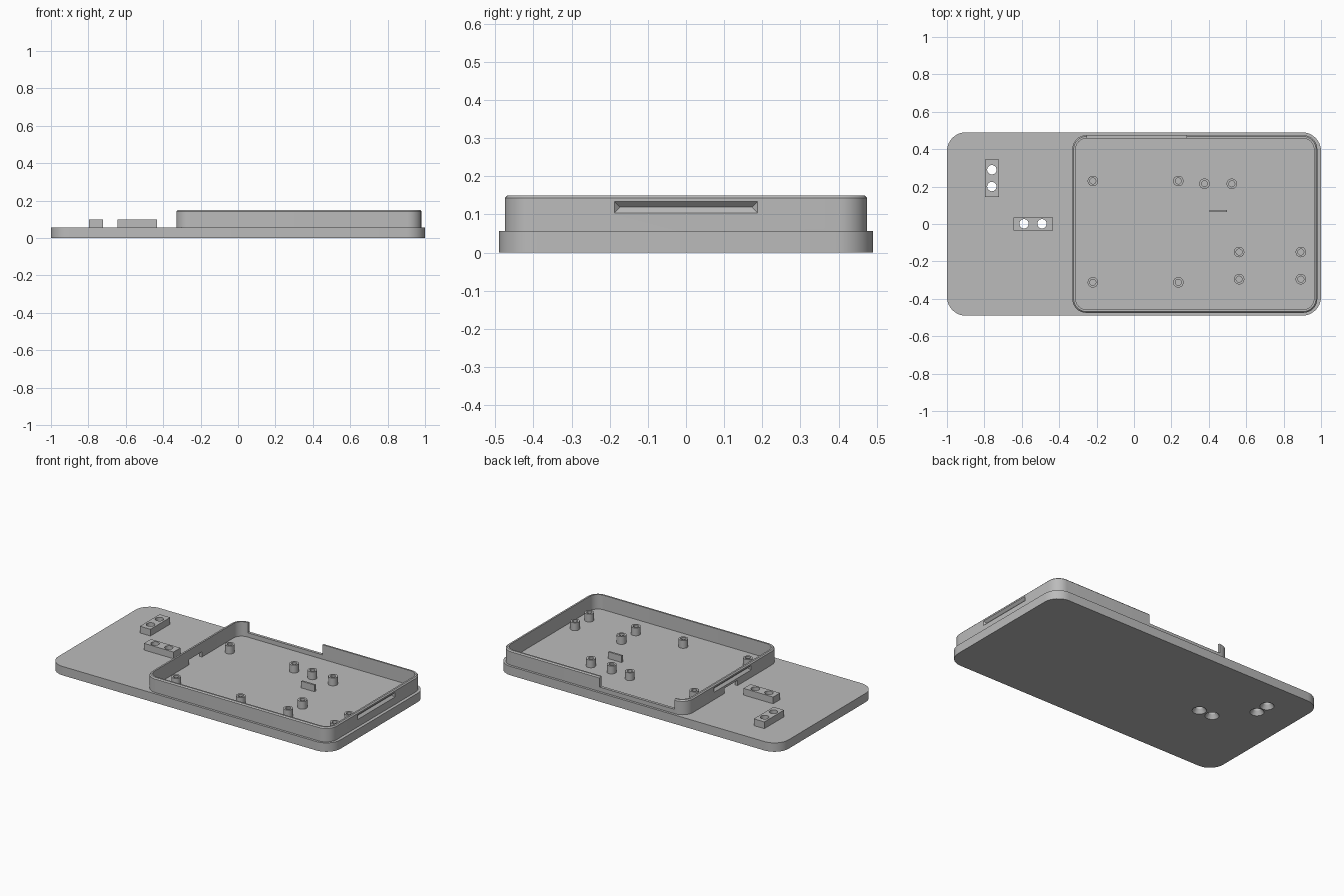
import bpy, bmesh, math

if "Cube" in bpy.data.objects:
    bpy.data.objects.remove(bpy.data.objects["Cube"])

grey = bpy.data.materials.new("light_grey")
grey.diffuse_color = (0.5, 0.5, 0.5, 1)
grey.use_nodes = True
grey.node_tree.nodes["Principled BSDF"].inputs["Base Color"].default_value = grey.diffuse_color

TOP = 0.057      # upper face of the base plate
SINK = 0.055     # parts start slightly inside the plate


def finish(name, bm):
    bmesh.ops.remove_doubles(bm, verts=bm.verts, dist=1e-5)
    bmesh.ops.recalc_face_normals(bm, faces=bm.faces)
    me = bpy.data.meshes.new(name)
    bm.to_mesh(me)
    bm.free()
    me.materials.append(grey)
    ob = bpy.data.objects.new(name, me)
    bpy.context.collection.objects.link(ob)
    return ob


def loft(name, cx, cy, rings, closed=False, seg=8):
    """Stack rounded rectangles (half_x, half_y, radius, z) into a solid."""
    bm = bmesh.new()
    loops = []
    for hx, hy, r, z in rings:
        loop = []
        for k, (sx, sy) in enumerate([(1, 1), (-1, 1), (-1, -1), (1, -1)]):
            for i in range(seg + 1):
                a = (k + i / seg) * math.pi / 2
                loop.append(bm.verts.new((cx + sx * (hx - r) + r * math.cos(a),
                                          cy + sy * (hy - r) + r * math.sin(a), z)))
        loops.append(loop)
    pairs = list(zip(loops, loops[1:]))
    if closed:
        pairs.append((loops[-1], loops[0]))
    else:
        bm.faces.new(loops[0])
        bm.faces.new(loops[-1])
    for a, b in pairs:
        for i in range(len(a)):
            j = (i + 1) % len(a)
            bm.faces.new((a[i], a[j], b[j], b[i]))
    return finish(name, bm)


def turned(name, x, y, profile):
    """Round part from (radius, z) steps."""
    return loft(name, x, y, [(r, r, r, z) for r, z in profile], seg=6)


def hull(name, points):
    bm = bmesh.new()
    for p in points:
        bm.verts.new(p)
    bmesh.ops.convex_hull(bm, input=bm.verts)
    bmesh.ops.dissolve_limit(bm, angle_limit=0.01, verts=bm.verts, edges=bm.edges)
    return finish(name, bm)


def box(name, x, y, z):
    return hull(name, [(a, b, c) for a in x for b in y for c in z])


def cut(ob, cutters):
    """Subtract the cutters, then remove them."""
    for c in cutters:
        m = ob.modifiers.new("cut", 'BOOLEAN')
        m.operation, m.solver, m.object = 'DIFFERENCE', 'EXACT', c
    bpy.context.view_layer.update()
    deps = bpy.context.evaluated_depsgraph_get()
    me = bpy.data.meshes.new_from_object(ob.evaluated_get(deps))
    ob.modifiers.clear()
    ob.data = me
    for c in cutters:
        bpy.data.objects.remove(c)


# Base plate and the two drilled mounting blocks
plate = loft("base_plate", 0, 0, [(1, 0.49, 0.1, 0), (1, 0.49, 0.1, TOP)])
block_a = box("mount_block_left", (-0.797, -0.722), (0.145, 0.345), (SINK, 0.1))
block_b = box("mount_block_centre", (-0.643, -0.433), (-0.034, 0.036), (SINK, 0.1))

# Countersunk screw holes
holes_a = [(-0.76, 0.29), (-0.76, 0.2)]
holes_b = [(-0.588, 0.001), (-0.492, 0.001)]
SCREW = [(0.045, -0.005), (0.025, 0.025), (0.025, 0.15)]
for ob, spots in ((plate, holes_a + holes_b), (block_a, holes_a), (block_b, holes_b)):
    cut(ob, [turned("hole_cutter", x, y, SCREW) for x, y in spots])

# Tray wall with a small outer chamfer on its rim
CX, HX, HY, T = 0.325, 0.655, 0.475, 0.018
wall = loft("tray_wall", CX, 0, [
    (HX, HY, 0.075, SINK), (HX, HY, 0.075, 0.143),
    (HX - 0.007, HY - 0.007, 0.068, 0.15),
    (HX - T, HY - T, 0.057, 0.15), (HX - T, HY - T, 0.057, SINK)], closed=True)

# V-shaped snap grooves on both ends, back opening, cable window
cutters = [box("back_opening_cutter", (-0.25, 0.28), (0.43, 0.52), (0.085, 0.2)),
           box("cable_window_cutter", (-0.36, -0.29), (-0.05, 0.08), (TOP, 0.09))]
for s in (-1, 1):
    pts = []
    for y in (-1, 1):
        pts.append((CX + s * (HX - 0.0145), y * 0.173, 0.119))
        for z in (-1, 1):
            pts.append((CX + s * (HX + 0.005), y * 0.1925, 0.119 + z * 0.0195))
    cutters.append(hull("groove_cutter", pts))
cut(wall, cutters)

# Hollow screw posts
posts = [(-0.22, 0.23), (0.237, 0.23), (0.377, 0.215), (0.523, 0.215),
         (0.562, -0.15), (0.892, -0.15), (0.562, -0.295), (0.892, -0.295),
         (-0.22, -0.312), (0.237, -0.312)]
for i, (x, y) in enumerate(posts):
    turned(f"screw_post_{i + 1}", x, y,
           [(0.028, SINK), (0.028, 0.107), (0.016, 0.107), (0.016, 0.06)])

# Small upright locating tab
box("locating_tab", (0.403, 0.498), (0.064, 0.076), (SINK, 0.1))

# Smooth the curved sides, keep edges sharp
for ob in bpy.context.collection.objects:
    ob.select_set(True)
    bpy.context.view_layer.objects.active = ob
bpy.ops.object.shade_smooth_by_angle(angle=math.radians(30))
